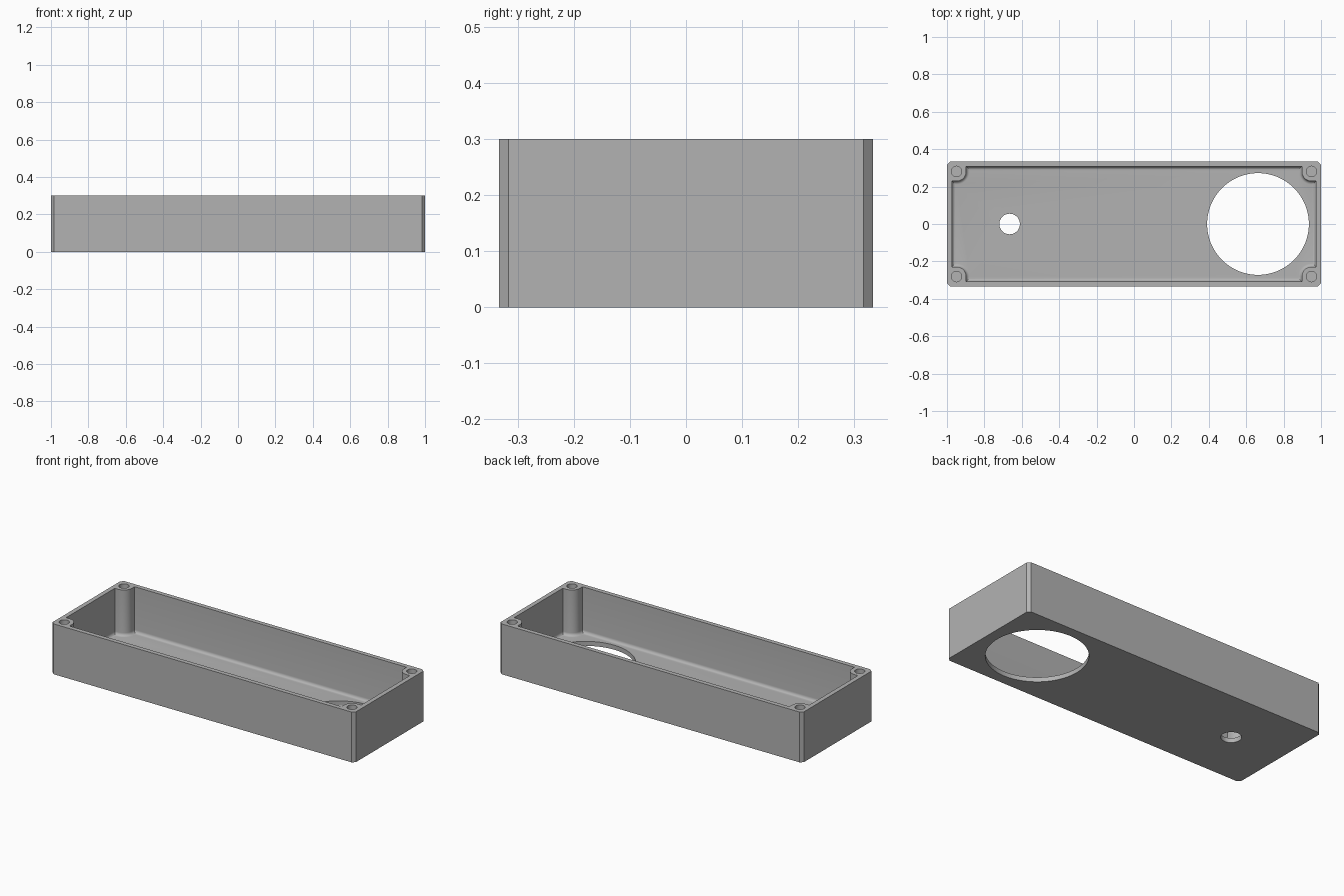
import bpy, bmesh, math

cube = bpy.data.objects.get("Cube")
if cube:
    bpy.data.objects.remove(cube)

LENGTH, WIDTH, HEIGHT = 2.0, 0.667, 0.3
WALL, CHAMFER, FILLET = 0.027, 0.0167, 0.018
BOSS_X, BOSS_Y, BOSS_R = 0.949, 0.281, 0.052
SCREW_R, SCREW_BOTTOM = 0.028, 0.08
HX, HY = LENGTH / 2, WIDTH / 2

grey = bpy.data.materials.new("light grey plastic")
grey.use_nodes = True
colour = (0.45, 0.45, 0.45, 1)
grey.diffuse_color = colour
grey.node_tree.nodes["Principled BSDF"].inputs["Base Color"].default_value = colour


def four_corners(corner):
    """Mirror a counter-clockwise +x +y corner path into a closed outline."""
    flip = corner[::-1]
    return (corner + [(-x, y) for x, y in flip]
            + [(-x, -y) for x, y in corner] + [(x, -y) for x, y in flip])


def loft(name, rings):
    """Solid through a stack of (outline, z) rings, capped at both ends."""
    bm = bmesh.new()
    loops = [[bm.verts.new((x, y, z)) for x, y in pts] for pts, z in rings]
    for low, high in zip(loops, loops[1:]):
        for i in range(len(low)):
            j = (i + 1) % len(low)
            bm.faces.new((low[i], low[j], high[j], high[i]))
    bm.faces.new(loops[0][::-1])
    bm.faces.new(loops[-1])
    mesh = bpy.data.meshes.new(name)
    bm.to_mesh(mesh)
    bm.free()
    mesh.materials.append(grey)
    obj = bpy.data.objects.new(name, mesh)
    bpy.context.collection.objects.link(obj)
    return obj


def circle(cx, cy, r, n):
    return [(cx + r * math.cos(math.tau * i / n), cy + r * math.sin(math.tau * i / n))
            for i in range(n)]


def cavity_outline(d):
    """Inner wall outline, going round the screw posts, inset by d."""
    r = BOSS_R + d
    arc = [(BOSS_X + r * math.cos(a), BOSS_Y + r * math.sin(a))
           for a in (math.radians(270 - 90 * i / 12) for i in range(13))]
    return four_corners([(HX - WALL - d, BOSS_Y - r)] + arc
                        + [(BOSS_X - r, HY - WALL - d)])


# Outer block with chamfered vertical corners
outer = four_corners([(HX, HY - CHAMFER), (HX - CHAMFER, HY)])
case = loft("enclosure_tray", [(outer, 0), (outer, HEIGHT)])

# Cavity with a rounded floor edge
rings = []
for i in range(7):
    a = math.pi / 2 * i / 6
    rings.append((cavity_outline(FILLET * (1 - math.sin(a))),
                  WALL + FILLET * (1 - math.cos(a))))
rings.append((cavity_outline(0), HEIGHT + 0.1))
cutters = [loft("cavity_cutter", rings)]

# Large and small floor openings
for name, x, r, n in (("large_opening_cutter", 0.663, 0.272, 96),
                      ("small_opening_cutter", -0.665, 0.055, 48)):
    pts = circle(x, 0, r, n)
    cutters.append(loft(name, [(pts, -0.1), (pts, 0.15)]))

# Screw holes in the corner posts
for sx in (-1, 1):
    for sy in (-1, 1):
        pts = circle(sx * BOSS_X, sy * BOSS_Y, SCREW_R, 32)
        cutters.append(loft("screw_hole_cutter", [(pts, SCREW_BOTTOM), (pts, HEIGHT + 0.1)]))

bpy.ops.object.select_all(action="DESELECT")
bpy.context.view_layer.objects.active = case
case.select_set(True)
for cutter in cutters:
    mod = case.modifiers.new(cutter.name, "BOOLEAN")
    mod.operation = "DIFFERENCE"
    mod.solver = "EXACT"
    mod.object = cutter
    bpy.ops.object.modifier_apply(modifier=mod.name)
for cutter in cutters:
    bpy.data.objects.remove(cutter)

bpy.ops.object.shade_smooth_by_angle(angle=math.radians(30))
